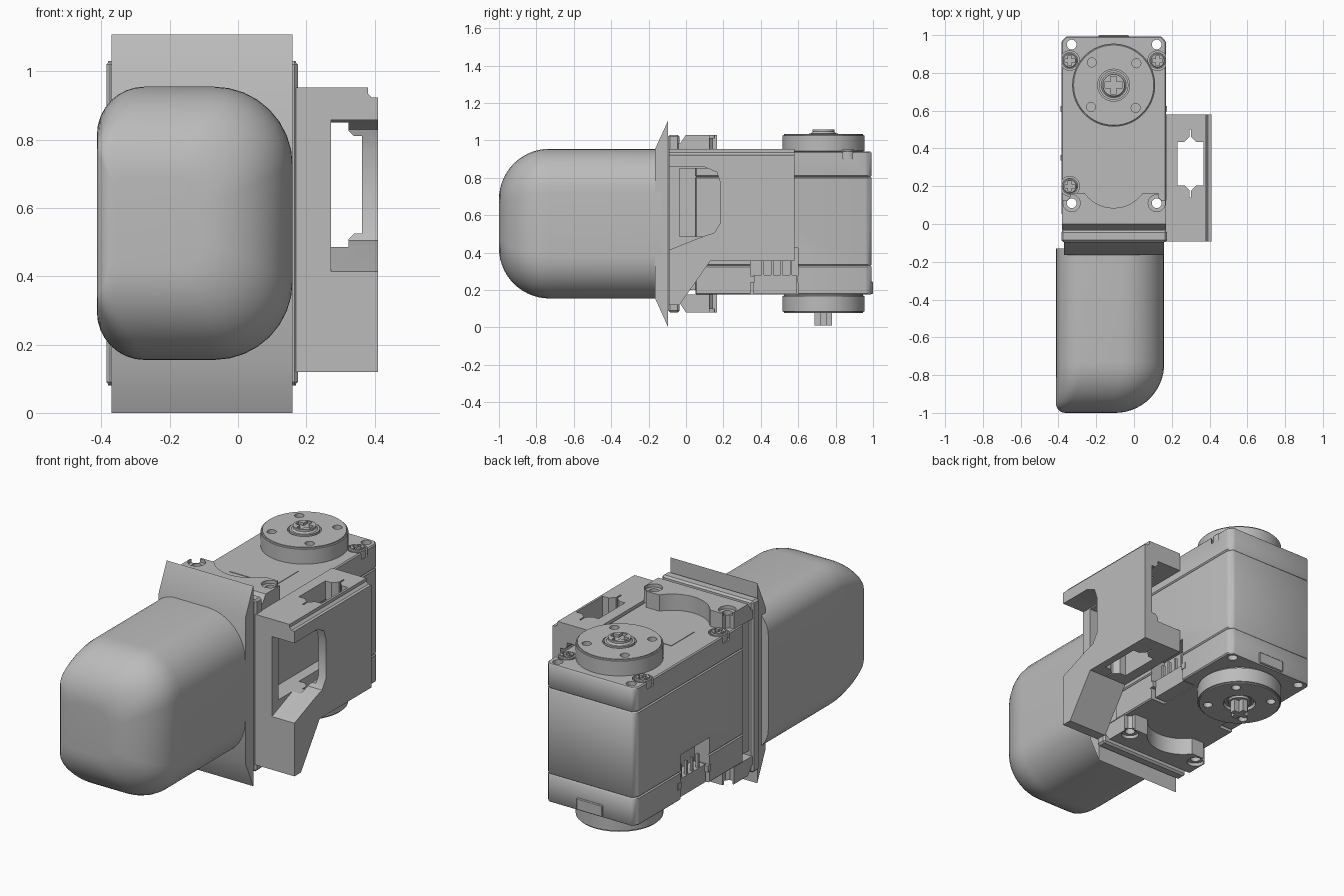
import bpy, bmesh, math
from mathutils import Vector, Matrix

cube = bpy.data.objects.get("Cube")
if cube:
    bpy.data.objects.remove(cube, do_unlink=True)

grey = bpy.data.materials.new("plain grey")
grey.use_nodes = True
COLOUR = (0.5, 0.5, 0.5, 1)
grey.diffuse_color = COLOUR
grey.node_tree.nodes["Principled BSDF"].inputs["Base Color"].default_value = COLOUR

L, R = -0.385, 0.17          # actuator side faces
CX = (L + R) / 2             # actuator centre line
HORN_Y, MID_Z = 0.735, 0.555


def finish(name, bm, smooth=True):
    bmesh.ops.recalc_face_normals(bm, faces=bm.faces)
    me = bpy.data.meshes.new(name)
    bm.to_mesh(me)
    bm.free()
    me.materials.append(grey)
    ob = bpy.data.objects.new(name, me)
    bpy.context.collection.objects.link(ob)
    if smooth:
        activate(ob)
        bpy.ops.object.shade_smooth_by_angle(angle=math.radians(35))
    return ob


def activate(ob):
    bpy.ops.object.select_all(action="DESELECT")
    ob.select_set(True)
    bpy.context.view_layer.objects.active = ob


def prism(name, pts, axis, lo, hi, bevel=0, pick=None):
    """Extrude a 2D outline along x (outline in y, z) or z (outline in x, y)."""
    bm = bmesh.new()
    place = (lambda p: (lo, *p)) if axis == "x" else (lambda p: (*p, lo))
    face = bm.faces.new([bm.verts.new(place(p)) for p in pts])
    ext = bmesh.ops.extrude_face_region(bm, geom=[face])
    step = Vector((hi - lo, 0, 0)) if axis == "x" else Vector((0, 0, hi - lo))
    bmesh.ops.translate(bm, vec=step, verts=[v for v in ext["geom"] if isinstance(v, bmesh.types.BMVert)])
    bmesh.ops.recalc_face_normals(bm, faces=bm.faces)
    if bevel:
        edges = [e for e in bm.edges if pick is None or pick(e.verts[0].co, e.verts[1].co)]
        bmesh.ops.bevel(bm, geom=edges, offset=bevel, segments=3 if pick else 1, affect="EDGES")
    return finish(name, bm)


def box(name, x, y, z, bevel=0, pick=None):
    return prism(name, [(x[0], y[0]), (x[1], y[0]), (x[1], y[1]), (x[0], y[1])], "z", *z, bevel, pick)


def disc(name, x, y, r, lo, hi, bevel=0, sides=48):
    pts = [(x + r * math.cos(t * math.tau / sides), y + r * math.sin(t * math.tau / sides)) for t in range(sides)]
    rim = lambda a, b: abs(a.z - b.z) < 1e-4
    return prism(name, pts, "z", lo, hi, bevel, rim)


def cut(ob, cutters):
    for c in cutters:
        c.hide_render = True
        mod = ob.modifiers.new("cut", "BOOLEAN")
        mod.operation, mod.solver, mod.object = "DIFFERENCE", "EXACT", c
        activate(ob)
        bpy.ops.object.modifier_apply(modifier=mod.name)
        bpy.data.objects.remove(c, do_unlink=True)
    activate(ob)
    bpy.ops.object.shade_smooth_by_angle(angle=math.radians(35))


def cross(x, y, r, lo, hi):
    w = r * 0.2
    return [box("cutter", (x - a, x + a), (y - b, y + b), (lo, hi)) for a, b in ((r * .6, w), (w, r * .6))]


def flip(ob):
    """Reflect a finished part through the middle height of the actuator."""
    ob.data.transform(Matrix.Translation((0, 0, 2 * MID_Z)) @ Matrix.Diagonal((1, 1, -1, 1)))
    ob.data.flip_normals()


# Rounded finger pad: rings shrinking towards the tip
def inset(r, d):
    return r - math.sqrt(max(r * r - max(r - d, 0) ** 2, 0))


bm = bmesh.new()
rings = []
depths = [0.27 * (1 - math.cos(i * math.pi / 28)) for i in range(15)] + [0.87]
for d in depths:
    dz = inset(0.27, d)
    x0, x1 = -0.413 + inset(0.05, d), 0.16 - inset(0.26, d)
    z0, z1 = 0.155 + dz, 0.955 - dz
    rl, rr = max(0.14 - dz * 0.6, 0.03), max(0.23 - dz * 0.55, 0.03)
    ring = []
    corners = ((x1 - rr, z1 - rr, rr), (x0 + rl, z1 - rl, rl), (x0 + rl, z0 + rl, rl), (x1 - rr, z0 + rr, rr))
    for q, (cx, cz, r) in enumerate(corners):
        for k in range(9):
            a = (q + k / 8) * math.pi / 2
            ring.append(bm.verts.new((cx + r * math.cos(a), d - 1, cz + r * math.sin(a))))
    rings.append(ring)
for a, b in zip(rings, rings[1:]):
    for i in range(len(a)):
        j = (i + 1) % len(a)
        bm.faces.new((a[i], a[j], b[j], b[i]))
bm.faces.new(rings[0])
bm.faces.new(rings[-1])
finish("finger_pad", bm)

# Tapered flange behind the pad, and the frame web
prism("pad_flange", [(-0.095, 0), (-0.165, 0.155), (-0.165, 0.955), (-0.095, 1.108)], "x", -0.37, 0.16)
box("frame_web", (L, R + 0.005), (-0.095, -0.035), (0.08, 1.03), 0.01)
box("frame_core", (L + 0.025, R - 0.025), (-0.04, 0.06), (0.2, 0.92))

# Side bracket: open channel with a front window and slots
bracket = prism("side_bracket", [(-0.092, 0.12), (-0.035, 0.12), (0.13, 0.355), (0.58, 0.355), (0.58, 0.953),
                (-0.092, 0.953)], "x", R, 0.41, 0.03, lambda a, b: min(a.x, b.x) > 0.4 and min(a.z, b.z) > 0.95)
channel = box("cutter", (0.1, 0.363), (-0.035, 0.7), (0.485, 0.85), 0.04,
              lambda a, b: min(a.x, b.x) > 0.3 and abs(a.z - b.z) < 1e-4)
window = prism("cutter", [(-0.2, 0.372), (-0.09, 0.415), (0.1, 0.49), (0.15, 0.505), (0.185, 0.56), (0.185, 0.77),
               (0.165, 0.83), (0.1, 0.857), (-0.2, 0.857)], "x", 0.272, 0.5)
slot = box("cutter", (0.23, 0.368), (0.14, 0.5), (0, 1.2), 0.065, lambda a, b: abs(a.z - b.z) > 0.1)
cut(bracket, [channel, window, slot])

# Actuator case in three stacked shells, with through holes and connector recesses
CORNERS = [(-0.33, 0.95), (0.12, 0.95)]
TABS = [(-0.33, 0.11), (0.12, 0.11)]
SCREWS = [(-0.34, 0.865), (0.125, 0.865), (-0.34, 0.2)]
outline = [(L, 0.05), (R, 0.05), (R, 0.965), (R - 0.025, 0.993), (L + 0.025, 0.993), (L, 0.965)]
for name, lo, hi in (("lower_case", 0.175, 0.33), ("middle_case", 0.33, 0.805), ("upper_case", 0.805, 0.94)):
    case = prism(name, outline, "z", lo, hi, 0.006)
    cutters = [disc("cutter", x, y, 0.026, 0, 1.2, sides=20) for x, y in CORNERS + TABS]
    if name == "upper_case":
        cutters += [disc("cutter", x, y, 0.052, 0.9, 1.2, sides=24) for x, y in SCREWS]
    else:
        cutters += [box("cutter", (x - 0.09, x + 0.09), (0.345, 0.6), (0, 0.425)) for x in (L, R)]
    cut(case, cutters)

# Connectors on both sides: housing, end clips and pins
for side, s, x in (("right", 1, L), ("left", -1, R)):
    span = lambda a, b: tuple(sorted((x + s * a, x + s * b)))
    box(side + "_connector", span(0.015, 0.1), (0.36, 0.59), (0.18, 0.28))
    for i, y in enumerate((0.335, 0.595)):
        box(f"{side}_connector_clip_{i}", span(-0.004, 0.08), (y, y + 0.03), (0.24, 0.275))
    for i in range(4):
        y = 0.405 + 0.05 * i
        box(f"{side}_connector_pin_{i}", span(0.02, 0.035), (y, y + 0.012), (0.27, 0.355))

# Mounting tabs above and below, scooped between the holes
for name in ("upper_tabs", "lower_tabs"):
    tabs = prism(name, [(-0.04, 0.935), (0.165, 0.935), (0.165, 1.03), (0, 1.03), (-0.03, 0.985), (-0.04, 0.985)],
                 "x", L + 0.005, R, 0.04, lambda a, b: min(a.y, b.y) > 0.16 and abs(a.z - b.z) > 0.05)
    cutters = [disc("cutter", CX, 0.275, 0.19, 0.9, 1.1)]
    cutters += [disc("cutter", x, y, 0.026, 0.9, 1.1, sides=20) for x, y in TABS]
    cutters += [disc("cutter", x, y, 0.045, 1.012, 1.1, sides=24) for x, y in TABS]
    cut(tabs, cutters)
    if name == "lower_tabs":
        flip(tabs)

# Output horn on top and idler disc underneath
for name in ("output_horn", "idler_disc"):
    horn = disc(name, CX, HORN_Y, 0.22, 0.935, 1.033, 0.008, 64)
    cutters = []
    for k in range(4):
        a = math.radians(44 + 90 * k)
        cutters.append(disc("cutter", CX + 0.167 * math.cos(a), HORN_Y + 0.167 * math.sin(a), 0.024, 1.0, 1.1, sides=16))
    cutters.append(disc("cutter", CX, HORN_Y, 0.085, 1.01, 1.1, sides=32))
    cut(horn, cutters)
    top = 1.058 if name == "output_horn" else 1.03
    screw = disc(name + "_screw", CX, HORN_Y, 0.078, 1.0, top, 0.02, 32)
    cut(screw, cross(CX, HORN_Y, 0.078, top - 0.015, 1.1))
    if name == "idler_disc":
        flip(horn)
        flip(screw)

# Case screws
for i, (x, y) in enumerate(SCREWS):
    screw = disc(f"case_screw_{i}", x, y, 0.044, 0.89, 0.95, 0.01, 24)
    cut(screw, cross(x, y, 0.044, 0.937, 1.0))

# Label plate on top and small latch on the back
box("label_plate", (-0.24, 0.04), (0.27, 0.47), (0.938, 0.943))
box("rear_latch", (CX - 0.08, CX + 0.08), (0.98, 1.0), (0.18, 0.245), 0.004)
